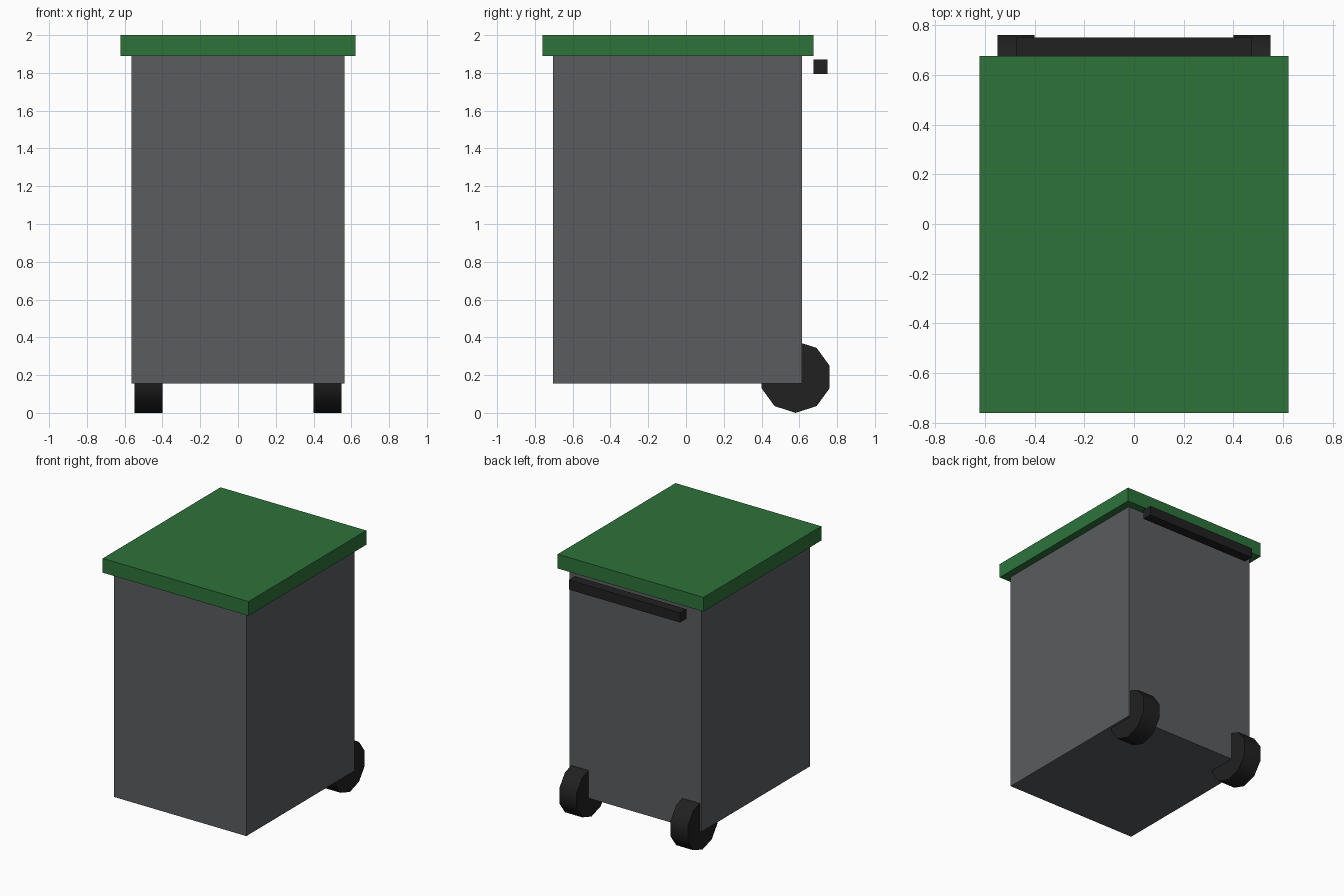
import bpy
import math

if "Cube" in bpy.data.objects:
    bpy.data.objects.remove(bpy.data.objects["Cube"], do_unlink=True)


def material(name, rgb):
    mat = bpy.data.materials.new(name)
    mat.use_nodes = True
    colour = (*rgb, 1)
    mat.diffuse_color = colour
    mat.node_tree.nodes["Principled BSDF"].inputs["Base Color"].default_value = colour
    return mat


grey = material("grey_plastic", (0.10, 0.107, 0.113))
green = material("green_plastic", (0.026, 0.171, 0.042))
black = material("black_rubber", (0.015, 0.015, 0.015))


def box(name, half_width, y_range, z_range, mat):
    (y0, y1), (z0, z1) = y_range, z_range
    bpy.ops.mesh.primitive_cube_add(size=1, location=(0, (y0 + y1) / 2, (z0 + z1) / 2))
    obj = bpy.context.object
    obj.name = name
    obj.scale = (2 * half_width, y1 - y0, z1 - z0)
    bpy.ops.object.transform_apply(location=False, rotation=False, scale=True)
    obj.data.materials.append(mat)


# Bin body, overhanging lid and rear handle bar
box("bin_body", 0.565, (-0.705, 0.615), (0.155, 1.89), grey)
box("lid", 0.622, (-0.76, 0.675), (1.89, 2.0), green)
box("rear_handle", 0.475, (0.675, 0.75), (1.795, 1.87), black)

# Ten-sided wheels at the back, one vertex pointing straight down
for side, name in ((1, "left_wheel"), (-1, "right_wheel")):
    bpy.ops.mesh.primitive_cylinder_add(vertices=10, radius=0.19, depth=0.148)
    wheel = bpy.context.object
    wheel.name = name
    wheel.rotation_euler = (0, math.pi / 2, 0)
    bpy.ops.object.transform_apply(location=False, rotation=True, scale=False)
    # Turn the outline so the low corner sits on the ground
    lowest = min(wheel.data.vertices, key=lambda v: v.co.z).co
    wheel.rotation_euler.x = -math.pi / 2 - math.atan2(lowest.z, lowest.y)
    wheel.location = (side * 0.474, 0.58, 0.19)
    bpy.ops.object.transform_apply(location=False, rotation=True, scale=False)
    wheel.data.materials.append(black)
    bpy.ops.object.shade_smooth_by_angle(angle=math.radians(40))
